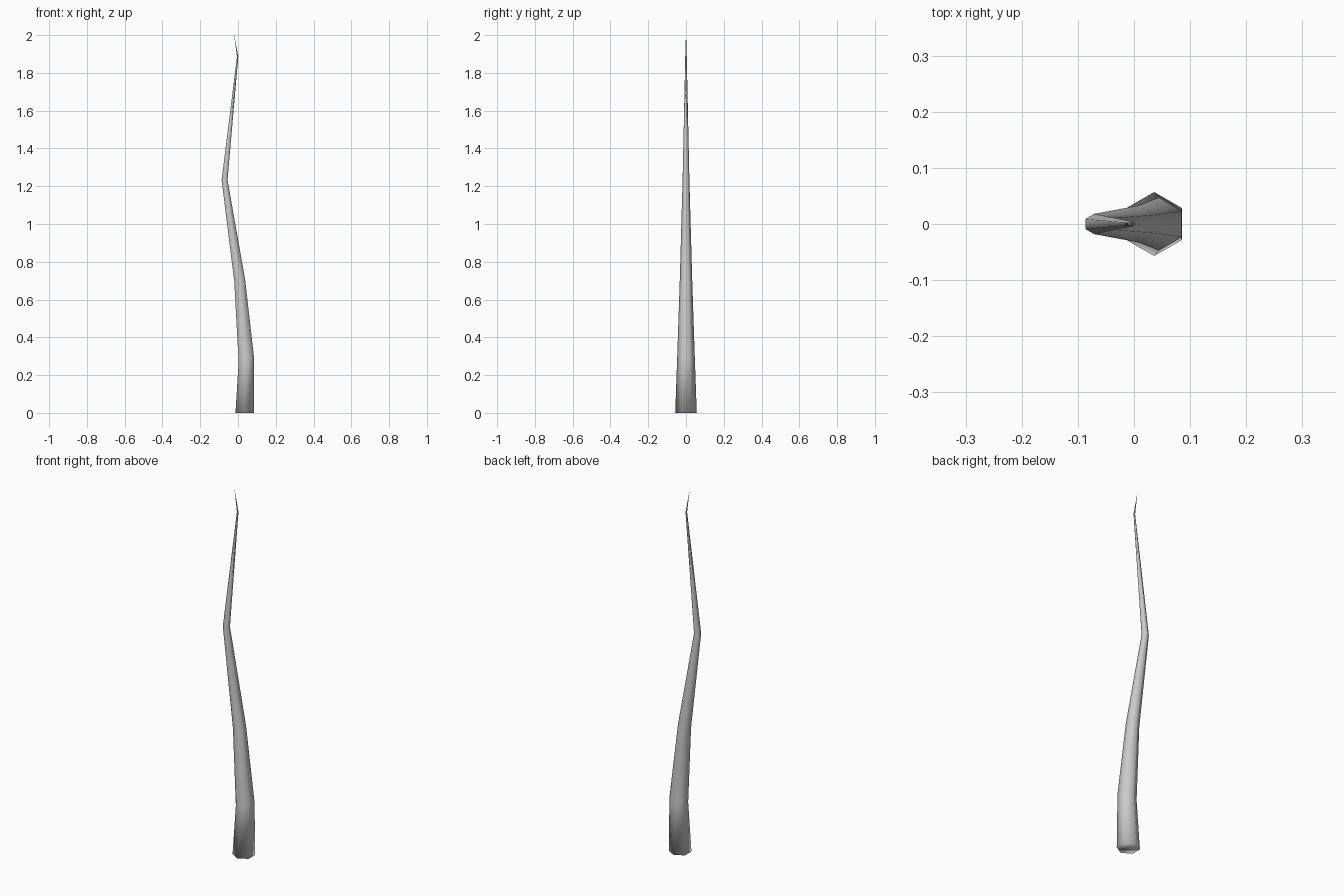
import bpy, bmesh
from math import sin, cos, pi

if "Cube" in bpy.data.objects:
    bpy.data.objects.remove(bpy.data.objects["Cube"])

# Stations up the stalk: centre x, centre z, radius, sideways slope of the ring
STATIONS = [
    (0.036, 0.000, 0.057, 0.00),
    (0.044, 0.282, 0.047, 0.30),
    (0.009, 0.700, 0.033, 0.25),
    (-0.071, 1.233, 0.018, 0.00),
    (-0.002, 1.885, 0.004, 0.00),
    (-0.020, 2.000, 0.0005, 0.00),
]
SIDES = 6


def ring(bm, x, z, r, slope):
    verts = []
    for i in range(SIDES):
        a = pi / 2 + 2 * pi * i / SIDES
        dx = r * cos(a)
        verts.append(bm.verts.new((x + dx, r * sin(a), z + dx * slope)))
    return verts


# Bent, tapering six-sided stalk with closed ends
bm = bmesh.new()
rings = [ring(bm, *s) for s in STATIONS]
for low, high in zip(rings, rings[1:]):
    for i in range(SIDES):
        j = (i + 1) % SIDES
        bm.faces.new((low[i], low[j], high[j], high[i]))
bm.faces.new(rings[0][::-1])
bm.faces.new(rings[-1])
bmesh.ops.recalc_face_normals(bm, faces=bm.faces)
for f in bm.faces:
    f.smooth = True

mesh = bpy.data.meshes.new("stalk")
bm.to_mesh(mesh)
bm.free()
stalk = bpy.data.objects.new("stalk", mesh)
bpy.context.collection.objects.link(stalk)
